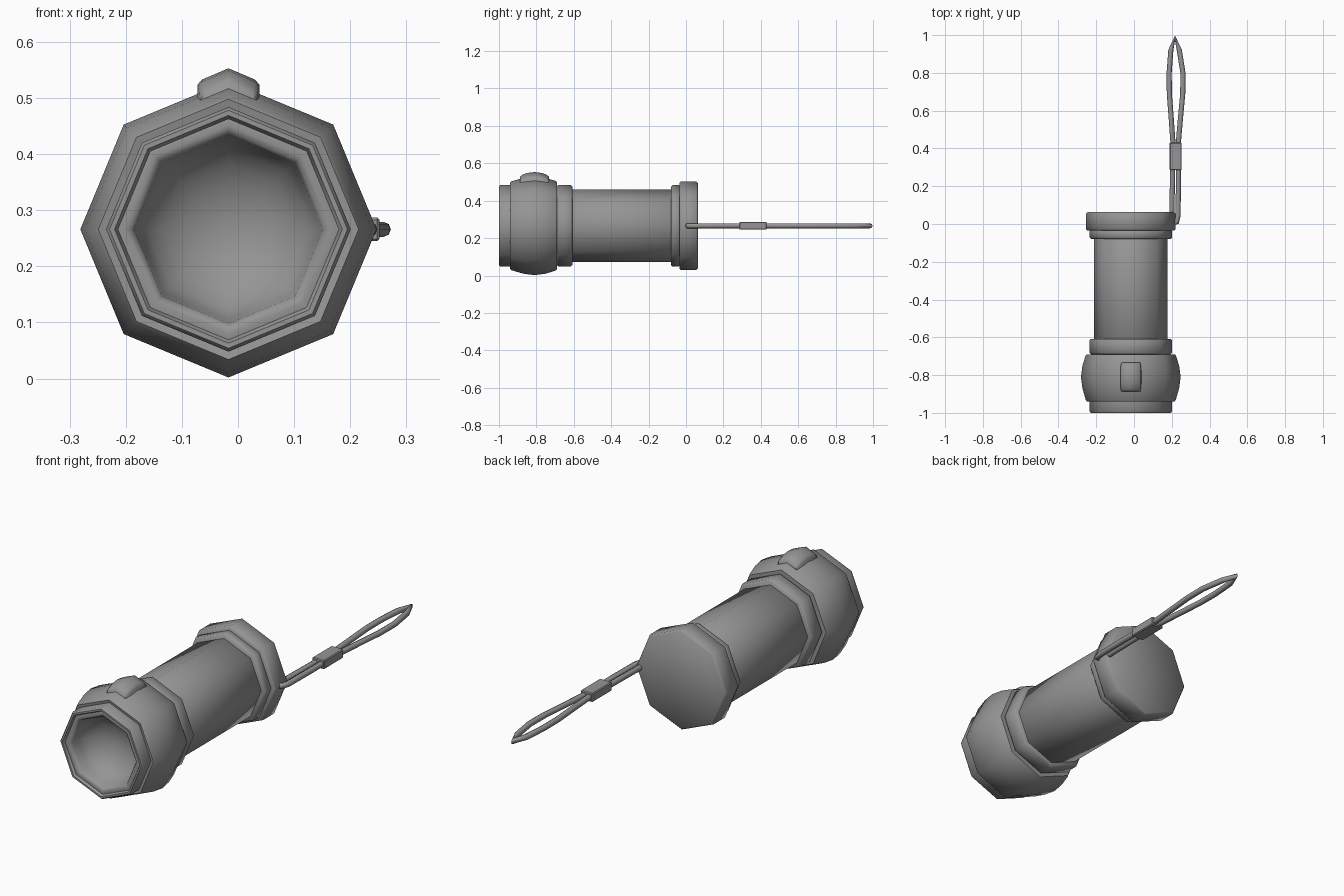
import bpy, bmesh
from math import sin, cos, pi, radians
from mathutils import Vector

if "Cube" in bpy.data.objects:
    bpy.data.objects.remove(bpy.data.objects["Cube"], do_unlink=True)

AX, AZ = -0.017, 0.266      # axis of the torch
SIDES = 8

grey = bpy.data.materials.new("plain grey")
grey.use_nodes = True
grey.diffuse_color = (0.3, 0.3, 0.3, 1)
grey.node_tree.nodes["Principled BSDF"].inputs["Base Color"].default_value = (0.3, 0.3, 0.3, 1)


def finish(name, bm, angle=50):
    """Turn a bmesh into a shaded, coloured object."""
    bmesh.ops.recalc_face_normals(bm, faces=bm.faces)
    mesh = bpy.data.meshes.new(name)
    bm.to_mesh(mesh)
    bm.free()
    obj = bpy.data.objects.new(name, mesh)
    bpy.context.collection.objects.link(obj)
    mesh.materials.append(grey)
    bpy.ops.object.select_all(action='DESELECT')
    obj.select_set(True)
    bpy.context.view_layer.objects.active = obj
    bpy.ops.object.shade_smooth_by_angle(angle=radians(angle))
    return obj


def lathe(name, profile):
    """Turn (y, radius) points into an eight-sided part; radius 0 closes an end."""
    bm = bmesh.new()
    rings = []
    for y, r in profile:
        if r == 0:
            rings.append([bm.verts.new((AX, y, AZ))] * SIDES)
        else:
            rings.append([bm.verts.new((AX + r * cos(a), y, AZ + r * sin(a)))
                          for a in (2 * pi * i / SIDES for i in range(SIDES))])
    for a, b in zip(rings, rings[1:]):
        for i in range(SIDES):
            j = (i + 1) % SIDES
            bm.faces.new(dict.fromkeys((a[i], a[j], b[j], b[i])))
    return finish(name, bm)


def band(name, y0, y1, r, c=0.008):
    """Solid ring with chamfered rims."""
    return lathe(name, [(y0, 0), (y0, r - c), (y0 + c, r), (y1 - c, r), (y1, r - c), (y1, 0)])


# Lens bezel with its sloping lip and bowl-shaped reflector
bowl = [(-0.975 + 0.13 * sin(t * pi / 12), 0.168 * cos(t * pi / 12)) for t in range(6)]
lathe("bezel", [(-0.93, 0.218), (-0.992, 0.218), (-1.0, 0.212), (-1.0, 0.203),
                (-0.988, 0.197), (-0.99, 0.185), (-0.985, 0.174)] + bowl + [(-0.845, 0)])

# Bulging head, open at the front for the reflector
lathe("head", [(-0.935, 0.21), (-0.94, 0.232), (-0.932, 0.238), (-0.87, 0.256), (-0.81, 0.264),
               (-0.75, 0.256), (-0.698, 0.24), (-0.69, 0.234), (-0.69, 0)])

# Barrel, collars and end cap
band("collar", -0.69, -0.608, 0.218)
band("barrel", -0.62, -0.07, 0.195, 0.004)
band("rear_collar", -0.08, -0.03, 0.218)
band("end_cap", -0.035, 0.063, 0.237)

# Switch button: domed pad that follows the ridge of the head
bm = bmesh.new()
outline = [(-0.057, 0.47), (-0.055, 0.522), (-0.047, 0.531), (0, 0.551),
           (0.047, 0.531), (0.055, 0.522), (0.057, 0.47)]
rings = []
for y, drop, s in ((-0.888, 0.024, 0.9), (-0.875, 0.012, 0.95), (-0.845, 0.002, 1),
                   (-0.81, -0.002, 1), (-0.775, 0.002, 1), (-0.745, 0.012, 0.95),
                   (-0.732, 0.024, 0.9)):
    rings.append([bm.verts.new((AX + x * s, y, z - drop)) for x, z in outline])
for a, b in zip(rings, rings[1:]):
    for i in range(len(outline)):
        j = (i + 1) % len(outline)
        bm.faces.new((a[i], a[j], b[j], b[i]))
bm.faces.new(rings[0])
bm.faces.new(rings[-1])
finish("switch_button", bm)

# Wrist cord: a closed loop threaded through the side of the end cap
path = [(0.2, 0.04), (0.203, 0.2), (0.207, 0.42), (0.197, 0.56), (0.187, 0.69), (0.186, 0.8),
        (0.195, 0.92), (0.217, 0.984), (0.24, 0.92), (0.259, 0.8), (0.258, 0.69),
        (0.246, 0.56), (0.234, 0.42), (0.235, 0.2), (0.233, 0.04), (0.225, 0.008),
        (0.205, 0.002)]
bm = bmesh.new()
rings, n, cord = [], len(path), 0.0135
for k, (x, y) in enumerate(path):
    ahead, behind = Vector(path[(k + 1) % n]), Vector(path[k - 1])
    t = (ahead - behind).normalized()
    rings.append([bm.verts.new((x - t.y * cord * cos(a), y + t.x * cord * cos(a),
                                AZ + cord * sin(a)))
                  for a in (2 * pi * i / SIDES for i in range(SIDES))])
for k in range(n):
    a, b = rings[k], rings[(k + 1) % n]
    for i in range(SIDES):
        j = (i + 1) % SIDES
        bm.faces.new((a[i], a[j], b[j], b[i]))
finish("wrist_cord", bm, 60)

# Clamp that pinches the cord
bm = bmesh.new()
bmesh.ops.create_cube(bm, size=1)
bmesh.ops.scale(bm, vec=(0.064, 0.146, 0.042), verts=bm.verts)
bmesh.ops.translate(bm, vec=(0.22, 0.358, AZ), verts=bm.verts)
bmesh.ops.bevel(bm, geom=bm.edges[:], offset=0.004, segments=1, affect='EDGES')
finish("cord_clamp", bm, 30)
